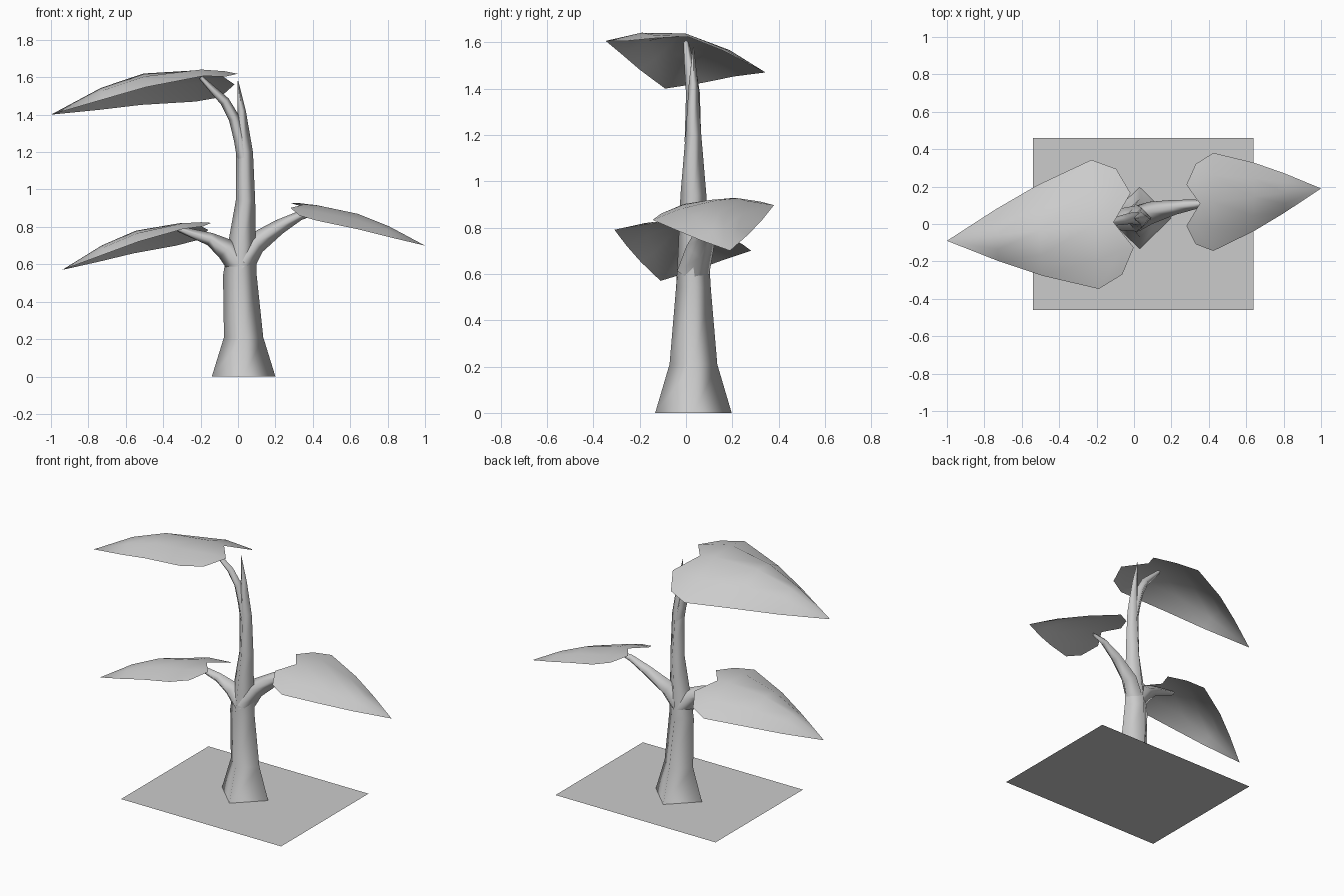
import bpy, math
from mathutils import Vector

cube = bpy.data.objects.get("Cube")
if cube:
    bpy.data.objects.remove(cube)

grey = bpy.data.materials.new("plain grey")
grey.use_nodes = True
colour = (0.6, 0.6, 0.6, 1)
grey.diffuse_color = colour
grey.node_tree.nodes["Principled BSDF"].inputs["Base Color"].default_value = colour


def make(name, verts, faces, smooth=True):
    mesh = bpy.data.meshes.new(name)
    mesh.from_pydata(verts, [], faces)
    mesh.materials.append(grey)
    for p in mesh.polygons:
        p.use_smooth = smooth
    mesh.update()
    obj = bpy.data.objects.new(name, mesh)
    bpy.context.collection.objects.link(obj)
    return obj


def skin(name, rings):
    """Join four-sided rings into a tube, open at both ends."""
    n = len(rings[0])
    verts = [v for ring in rings for v in ring]
    faces = [(r * n + i, r * n + (i + 1) % n, (r + 1) * n + (i + 1) % n, (r + 1) * n + i)
             for r in range(len(rings) - 1) for i in range(n)]
    return make(name, verts, faces)


def diamond(centre, a, b):
    return [centre + a, centre + b, centre - a, centre - b]


def branch(name, path):
    """Tapering four-sided limb along points given as x, y, z, radius."""
    pts = [Vector(p[:3]) for p in path]
    rings = []
    for i, c in enumerate(pts):
        along = (pts[min(i + 1, len(pts) - 1)] - pts[max(i - 1, 0)]).normalized()
        side = Vector((0, 1, 0)).cross(along).normalized()
        rings.append(diamond(c, side * path[i][3], along.cross(side) * path[i][3]))
    return skin(name, rings)


# Leaf stations: distance from tip, half width, rim height, ridge height
STATIONS = [(0.27, 0.4, 0.01, 0.1), (0.5, 0.7, 0.02, 0.14),
            (0.8, 1, 0.01, 0.11), (0.93, 0.82, 0, 0.08)]
PROFILE = (-1, -0.55, 0, 0.55, 1)


def leaf(name, tip, along, across, dome):
    """Domed heart-shaped sheet with two lobes at the stalk end."""
    tip, along, across = Vector(tip), Vector(along), Vector(across)

    def at(u, v, h):
        return tip + along * u + across * v + Vector((0, 0, h * dome))

    verts = [tip]
    for u, w, rim, ridge in STATIONS:
        for s in PROFILE:
            drop = abs(s) ** 1.8
            back = 0.03 if s == 0 and u > 0.9 else 0     # notch between lobes
            verts.append(at(u - back, s * w, ridge + (rim - ridge) * drop))
    verts += [at(1, -0.42, 0.03), at(1, 0.42, 0.03)]     # lobe ends
    faces = [(0, i + 2, i + 1) for i in range(4)]
    for r in range(len(STATIONS) - 1):
        for i in range(4):
            a = 1 + r * 5 + i
            faces.append((a, a + 1, a + 6, a + 5))
    last, end = 1 + (len(STATIONS) - 1) * 5, len(verts)
    faces += [(last, last + 1, end - 2), (last + 1, last + 2, end - 2),
              (last + 2, last + 3, end - 1), (last + 3, last + 4, end - 1)]
    obj = make(name, verts, faces)
    if obj.data.polygons[8].normal.z < 0:
        obj.data.flip_normals()
    return obj


# Ground sheet
make("ground_sheet", [(-0.54, -0.46, 0), (0.64, -0.46, 0), (0.64, 0.46, 0), (-0.54, 0.46, 0)],
     [(0, 1, 2, 3)], False)

# Trunk: height, centre x, half width in x, half width in y
trunk = [(0, 0.03, 0.17, 0.165), (0.21, 0.03, 0.105, 0.103), (0.54, 0.01, 0.09, 0.075),
         (0.7, 0.02, 0.075, 0.066), (0.94, 0.04, 0.052, 0.056), (1.2, 0.035, 0.045, 0.034),
         (1.42, 0.02, 0.022, 0.02), (1.58, 0, 0.002, 0.002)]
skin("trunk", [diamond(Vector((x, 0.032, z)), Vector((rx, 0, 0)), Vector((0, ry, 0)))
               for z, x, rx, ry in trunk])

# Branches
branch("lower_right_branch", [(0.02, 0.03, 0.58, 0.07), (-0.06, 0.025, 0.68, 0.06),
                              (-0.15, 0.01, 0.735, 0.035), (-0.32, -0.01, 0.79, 0.015)])
branch("left_branch", [(0.02, 0.03, 0.6, 0.07), (0.09, 0.06, 0.71, 0.06),
                       (0.22, 0.09, 0.8, 0.04), (0.33, 0.105, 0.86, 0.025),
                       (0.42, 0.11, 0.88, 0.012)])
branch("upper_branch", [(0.03, 0.03, 1.17, 0.036), (0.01, 0.03, 1.27, 0.033),
                        (-0.02, 0.03, 1.38, 0.03), (-0.07, 0.02, 1.47, 0.026),
                        (-0.2, 0, 1.6, 0.012)])

# Leaves
leaf("upper_leaf", (-1, -0.09, 1.4), (0.99, 0.11, 0.16), (-0.02, 0.345, -0.068), 1)
leaf("lower_right_leaf", (-0.94, -0.11, 0.57), (0.79, 0.12, 0.21), (-0.02, 0.295, -0.045), 0.75)
leaf("left_leaf", (1, 0.19, 0.7), (-0.72, -0.09, 0.2), (0, 0.262, 0.032), 0.5)
